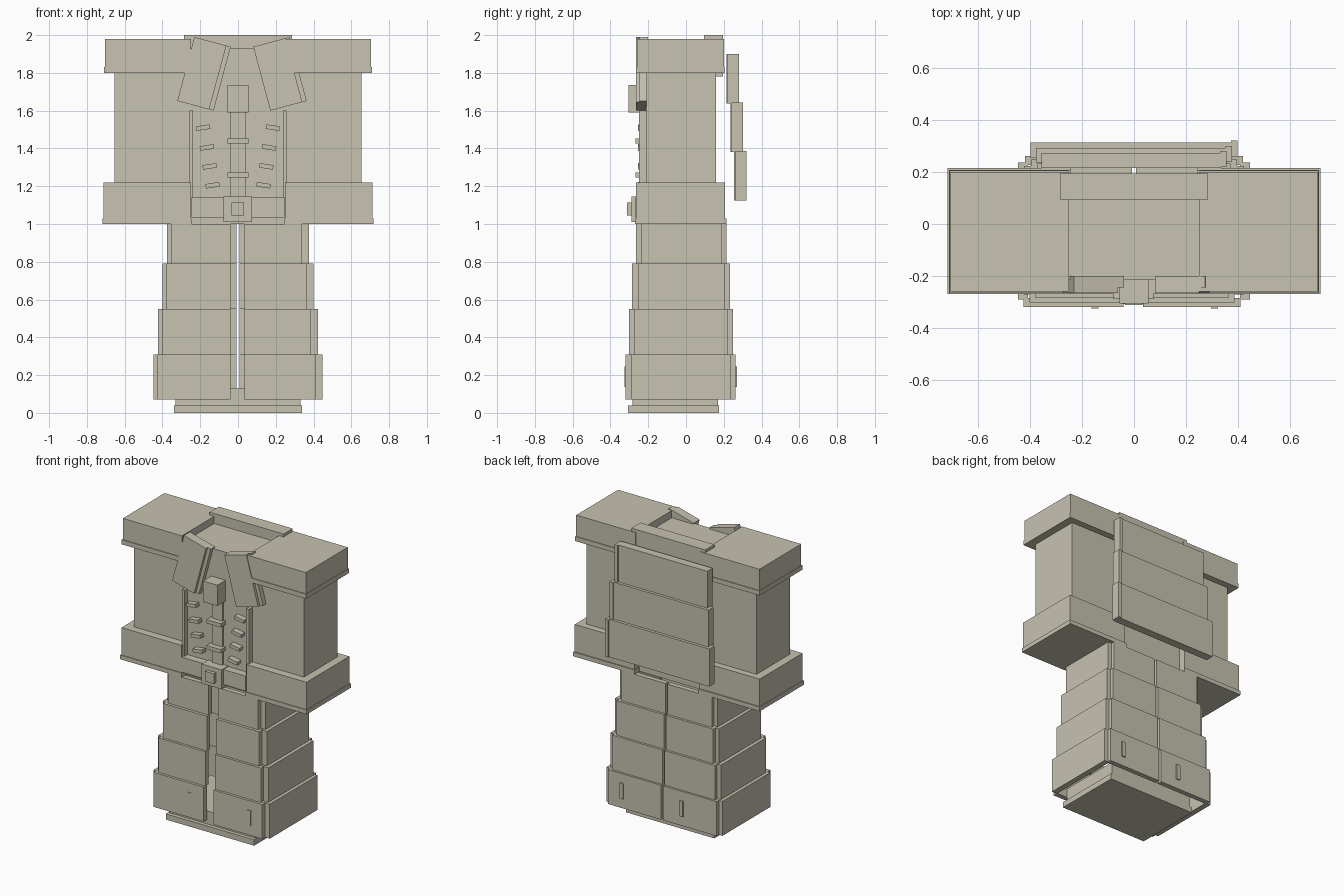
import bpy
from math import radians, sin, cos

if "Cube" in bpy.data.objects:
    bpy.data.objects.remove(bpy.data.objects["Cube"], do_unlink=True)

COLOUR = (0.57, 0.54, 0.44, 1)
cloth = bpy.data.materials.new("warm_grey_cloth")
cloth.use_nodes = True
cloth.diffuse_color = COLOUR
cloth.node_tree.nodes["Principled BSDF"].inputs["Base Color"].default_value = COLOUR


def box(name, x, y, z, tilt=0):
    """Box from (min, max) ranges, tilted around the y axis by degrees."""
    mid = [(a + b) / 2 for a, b in (x, y, z)]
    bpy.ops.mesh.primitive_cube_add(size=1, location=mid)
    ob = bpy.context.object
    ob.name = name
    ob.scale = [b - a for a, b in (x, y, z)]
    ob.rotation_euler.y = radians(tilt)
    ob.data.materials.append(cloth)
    return ob


def mirrored(name, x, y, z, tilt=0):
    """The same box on both sides of the body."""
    box("left_" + name, x, y, z, tilt)
    box("right_" + name, (-x[1], -x[0]), y, z, -tilt)


# Torso with raised back collar
box("torso", (-0.25, 0.25), (-0.215, 0.16), (1.0, 1.93))
box("back_collar", (-0.285, 0.285), (0.095, 0.195), (1.78, 2.0))

# Sleeves with shoulder caps and cuffs
mirrored("shoulder", (0.25, 0.705), (-0.26, 0.2), (1.83, 1.98))
mirrored("shoulder_lip", (0.245, 0.71), (-0.265, 0.205), (1.8, 1.832))
mirrored("sleeve", (0.24, 0.655), (-0.21, 0.16), (1.2, 1.81))
mirrored("cuff", (0.25, 0.712), (-0.265, 0.207), (1.02, 1.22))
mirrored("cuff_lip", (0.245, 0.718), (-0.27, 0.215), (1.0, 1.03))

# Lapels, each with a set-back edge strip
for side, label in ((1, "left"), (-1, "right")):
    cx, cz, tilt = (0.222 if side > 0 else -0.18), 1.795, -15 * side
    for part, off, width, front in (("lapel", -0.012, 0.175, -0.265),
                                    ("lapel_edge", 0.087, 0.025, -0.245)):
        px = cx + off * cos(radians(tilt))
        pz = cz - off * sin(radians(tilt))
        box(label + "_" + part, (px - width / 2, px + width / 2),
            (front, -0.2), (pz - 0.175, pz + 0.175), tilt)

# Shirt front: side trims, tie, knot, bars and slanted stitches
mirrored("chest_trim", (0.238, 0.258), (-0.25, -0.2), (1.14, 1.6))
box("tie", (-0.04, 0.04), (-0.23, -0.2), (1.14, 1.6))
box("tie_knot", (-0.055, 0.055), (-0.305, -0.21), (1.59, 1.735))
for z in (1.26, 1.44):
    box("tie_bar", (-0.055, 0.055), (-0.268, -0.21), (z - 0.013, z + 0.013))
for x, z in ((0.185, 1.51), (0.165, 1.405), (0.15, 1.305), (0.135, 1.205)):
    mirrored("stitch", (x - 0.037, x + 0.037), (-0.254, -0.21),
             (z - 0.012, z + 0.012), 9)

# Belt and buckle
box("belt", (-0.247, 0.247), (-0.268, -0.2), (1.035, 1.14))
box("buckle", (-0.078, 0.075), (-0.288, -0.2), (1.01, 1.145))
box("buckle_knob", (-0.035, 0.032), (-0.312, -0.28), (1.045, 1.115))

# Hanging back plates, stepping outward, with a raised edge strip
for i in range(3):
    top, w, y = 1.9 - 0.257 * i, 0.355 + 0.022 * i, 0.215 + 0.02 * i
    box("back_plate", (-w, w - 0.02), (y, y + 0.058), (top - 0.262, top))
    box("back_plate_edge", (w - 0.025, w), (y + 0.005, y + 0.066), (top - 0.262, top))

# Open skirt of four flaring tiers: front, back and side panels
tiers = ((0.79, 1.0, 0.377, -0.265, 0.215), (0.55, 0.79, 0.4, -0.285, 0.232),
         (0.31, 0.55, 0.424, -0.302, 0.248), (0.07, 0.31, 0.447, -0.32, 0.262))
for z0, z1, w, front, back in tiers:
    z, t = (z0, z1), 0.035
    box("skirt_front_right", (0.035, w - 0.037), (front, front + t), z)
    box("skirt_front_left", (-w + 0.022, -0.04), (front, front + t), z)
    mirrored("skirt_back", (0.008, w - 0.028), (back - t, back), z)
    mirrored("skirt_side", (w - 0.04, w), (front + 0.03, back - 0.025), z)

# Small tabs on the hem
for x in (-0.15, 0.31):
    box("hem_tab_front", (x - 0.014, x + 0.014), (-0.325, -0.31), (0.137, 0.245))
    box("hem_tab_back", (x - 0.014, x + 0.014), (0.25, 0.27), (0.137, 0.245))

# Base inside the hem
box("base_sole", (-0.34, 0.34), (-0.308, 0.175), (0.0, 0.04))
box("base_block", (-0.33, 0.33), (-0.282, 0.17), (0.03, 0.13))
